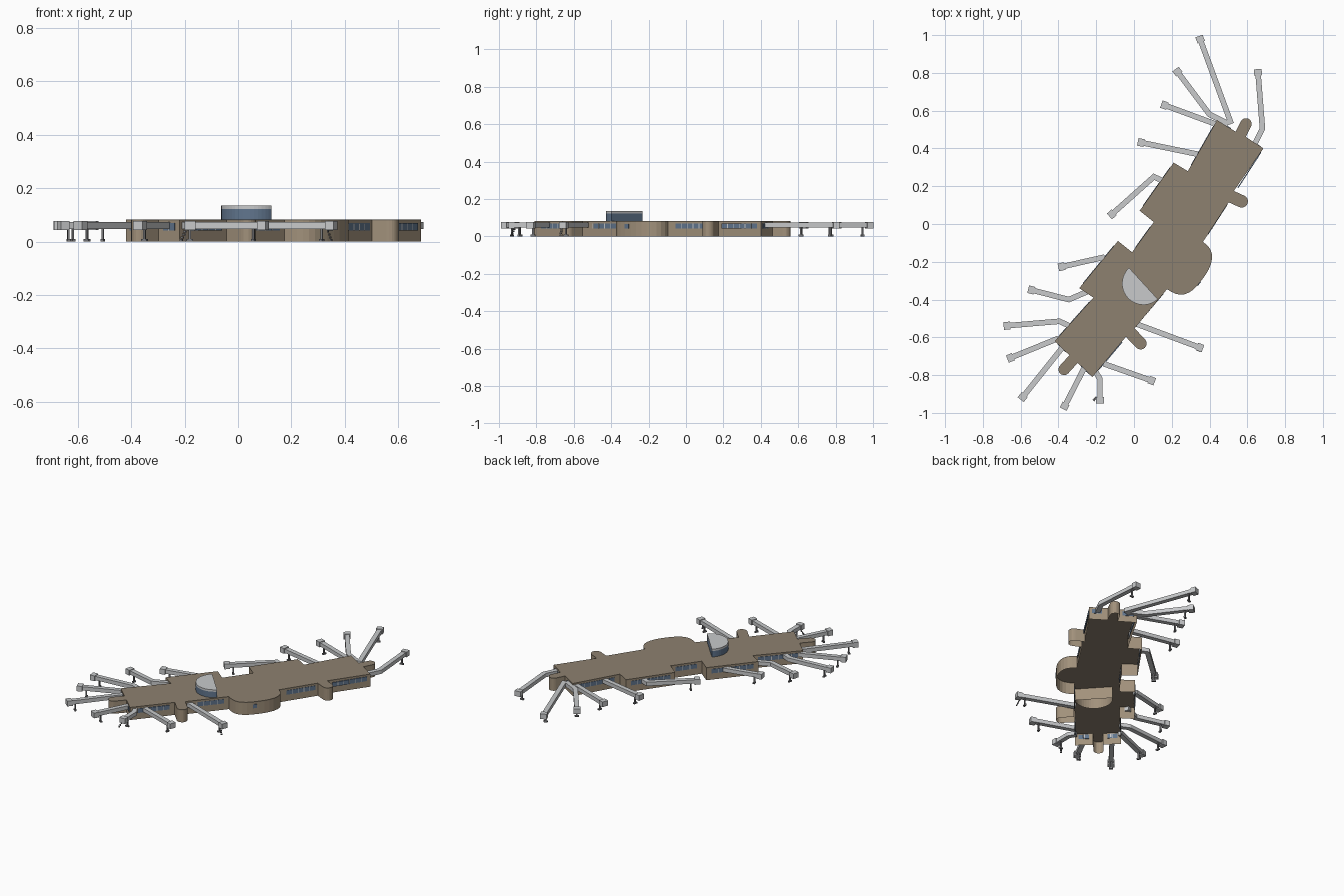
import bpy, bmesh, math
from mathutils import Vector
from mathutils.geometry import interpolate_bezier

if "Cube" in bpy.data.objects:
    bpy.data.objects.remove(bpy.data.objects["Cube"])


def material(name, rgb):
    m = bpy.data.materials.new(name)
    m.use_nodes = True
    m.diffuse_color = (*rgb, 1)
    m.node_tree.nodes["Principled BSDF"].inputs["Base Color"].default_value = (*rgb, 1)
    return m


ROOF = material("roof brown", (.27, .22, .16))
WALL = material("wall tan", (.36, .285, .2))
GLASS = material("window blue", (.12, .18, .27))
LIGHT = material("light grey", (.58, .59, .6))
STEEL = material("support grey", (.2, .2, .21))


def finish(name, bm, mats):
    bmesh.ops.recalc_face_normals(bm, faces=bm.faces)
    mesh = bpy.data.meshes.new(name)
    bm.to_mesh(mesh)
    bm.free()
    for m in mats:
        mesh.materials.append(m)
    ob = bpy.data.objects.new(name, mesh)
    bpy.context.collection.objects.link(ob)
    return ob


def band(bm, pts, z0, z1, mat=0, cap=False, floor=False):
    """Closed ring of vertical walls, with an optional lid and floor."""
    low = [bm.verts.new((p.x, p.y, z0)) for p in pts]
    high = [bm.verts.new((p.x, p.y, z1)) for p in pts]
    for i in range(len(pts)):
        bm.faces.new((low[i - 1], low[i], high[i], high[i - 1])).material_index = mat
    for on, ring in ((cap, high), (floor, low)):
        if on:
            bm.faces.new(ring).material_index = mat


def beam(bm, a, b, width, z0, z1, mat=0):
    """Box running along the ground line a-b."""
    d = (b - a).normalized()
    s = Vector((-d.y, d.x)) * width / 2
    band(bm, [a + s, a - s, b - s, b + s], z0, z1, mat, True, True)


def pier(base, tip, r):
    """Round-ended stub sticking out of the outline."""
    base, tip = Vector(base), Vector(tip)
    d = (tip - base).normalized()
    side = Vector((-d.y, d.x)) * r
    arc = [tip + side * math.cos(t) + d * r * math.sin(t)
           for t in (math.pi * i / 10 for i in range(11))]
    return [base + side] + arc + [base - side]


def curve(*pts):
    return [p.to_2d() for p in interpolate_bezier(*[Vector((*p, 0)) for p in pts], 9)]


# Building outline, clockwise from the north corner
corner = [Vector(p) for p in (
    (.44, .55), (.685, .4), (.365, -.095), (.175, -.345), (-.22, -.81),
    (-.42, -.62), (-.215, -.39), (-.29, -.34), (-.085, -.09), (-.01, -.15),
    (.105, .01), (.03, .07), (.21, .325), (.285, .28))]
bulge = (curve((.365, -.095), (.44, -.14), (.42, -.22), (.36, -.295))
         + curve((.36, -.295), (.29, -.39), (.24, -.39), (.175, -.345))[1:])
outline = ([corner[0]] + pier((.565, .475), (.593, .53), .03)
           + [corner[1]] + pier((.515, .145), (.57, .12), .033)
           + bulge + pier((-.02, -.575), (.035, -.632), .032)
           + [corner[4]] + pier((-.32, -.715), (-.37, -.77), .03)
           + corner[5:])

# Outer walls, open underneath
bm = bmesh.new()
band(bm, outline, 0, .077)
finish("terminal_walls", bm, [WALL])

# Half-round tower: tan below the roof, glass above, light cap
centre, radius = Vector((.05, -.315)), .113
half = [centre + radius * Vector((math.cos(t), math.sin(t)))
        for t in (math.radians(132.5 + 180 * i / 24) for i in range(25))]
bm = bmesh.new()
band(bm, half, 0, .08, 0)
band(bm, half, .08, .122, 1)
band(bm, half, .122, .135, 2, cap=True)
finish("half_round_tower", bm, [WALL, GLASS, LIGHT])

# Roof slab with an opening under the tower
bm = bmesh.new()
band(bm, outline, .077, .083, cap=True, floor=True)
roof = finish("terminal_roof", bm, [ROOF])
bm = bmesh.new()
band(bm, half, .05, .11, cap=True, floor=True)
cutter = finish("tower_opening_cutter", bm, [ROOF])
cutter.hide_render = True
cutter.hide_viewport = True
cut = roof.modifiers.new("tower_opening", 'BOOLEAN')
cut.object = cutter
cut.solver = 'EXACT'

# Window strips: start corner, then the covered part of that wall
bm = bmesh.new()
for i, t0, t1 in ((0, .06, .3), (0, .72, .94), (1, .04, .42), (1, .6, .92),
                  (3, .05, .4), (3, .6, .92), (4, .08, .3), (4, .7, .92),
                  (5, .1, .9), (7, .1, .9), (9, .15, .85), (11, .1, .9),
                  (13, .12, .88)):
    a, b = corner[i], corner[(i + 1) % len(corner)]
    start, end = a.lerp(b, t0), a.lerp(b, t1)
    beam(bm, start, end, .005, .042, .07, 0)
    count = max(2, round((end - start).length / .04))
    step = (end - start).normalized() * .002
    for k in range(1, count):
        p = start.lerp(end, k / count)
        beam(bm, p - step, p + step, .007, .042, .07, 1)
beam(bm, Vector((.352, -.305)), Vector((.335, -.325)), .008, .042, .066, 0)
finish("window_strips", bm, [GLASS, LIGHT])

# Boarding bridges: paths from the cab back to the building
bridges = (
    ((.344, .995), (.515, .53)), ((.22, .82), (.4, .58), (.5, .53)),
    ((.145, .635), (.43, .53)), ((.02, .435), (.335, .37)),
    ((-.13, .04), (.105, .25), (.15, .23)),
    ((.655, .82), (.68, .505), (.64, .425)), ((-.4, -.23), (-.155, -.175)),
    ((-.56, -.345), (-.345, -.4), (-.24, -.355)),
    ((-.69, -.54), (-.395, -.515), (-.34, -.54)), ((-.67, -.715), (-.4, -.605)),
    ((-.6, -.93), (-.38, -.655)), ((-.375, -.98), (-.265, -.765)),
    ((-.18, -.95), (-.18, -.82), (-.205, -.78)), ((.11, -.835), (-.16, -.74)),
    ((.365, -.66), (.015, -.53)))


def tunnel(bm, path, width, z0, z1):
    """Mitred box section swept along a path."""
    left, right = [], []
    for i, p in enumerate(path):
        d_in = (p - path[i - 1]).normalized() if i else (path[1] - p).normalized()
        d_out = (path[i + 1] - p).normalized() if i + 1 < len(path) else d_in
        d = (d_in + d_out).normalized()
        s = Vector((-d.y, d.x)) * width / 2 / d.dot(d_in)
        left.append(p + s)
        right.append(p - s)
    band(bm, left + right[::-1], z0, z1, 0, True, True)


for n, pts in enumerate(bridges, 1):
    path = [Vector(p) for p in pts]
    d = (path[1] - path[0]).normalized()
    side = Vector((-d.y, d.x))
    bm = bmesh.new()
    tunnel(bm, path, .029, .048, .073)
    beam(bm, path[0], path[0] + d * .034, .041, .043, .077, 0)
    leg = path[0] + d * .055
    beam(bm, leg - d * .004, leg + d * .004, .009, .008, .049, 1)
    beam(bm, leg - side * .012, leg + side * .012, .012, 0, .009, 1)
    finish(f"boarding_bridge_{n}", bm, [LIGHT, STEEL])

# Service stairs beside two of the cabs
for n, (a, b) in enumerate((((-.197, -.915), (-.215, -.935)),
                            ((.335, -.665), (.352, -.672))), 1):
    bm = bmesh.new()
    a, b = Vector(a), Vector(b)
    for k in range(4):
        beam(bm, a.lerp(b, k / 4), a.lerp(b, (k + 1) / 4), .012,
             .034 - k * .011, .042 - k * .011)
    finish(f"service_stair_{n}", bm, [STEEL])
